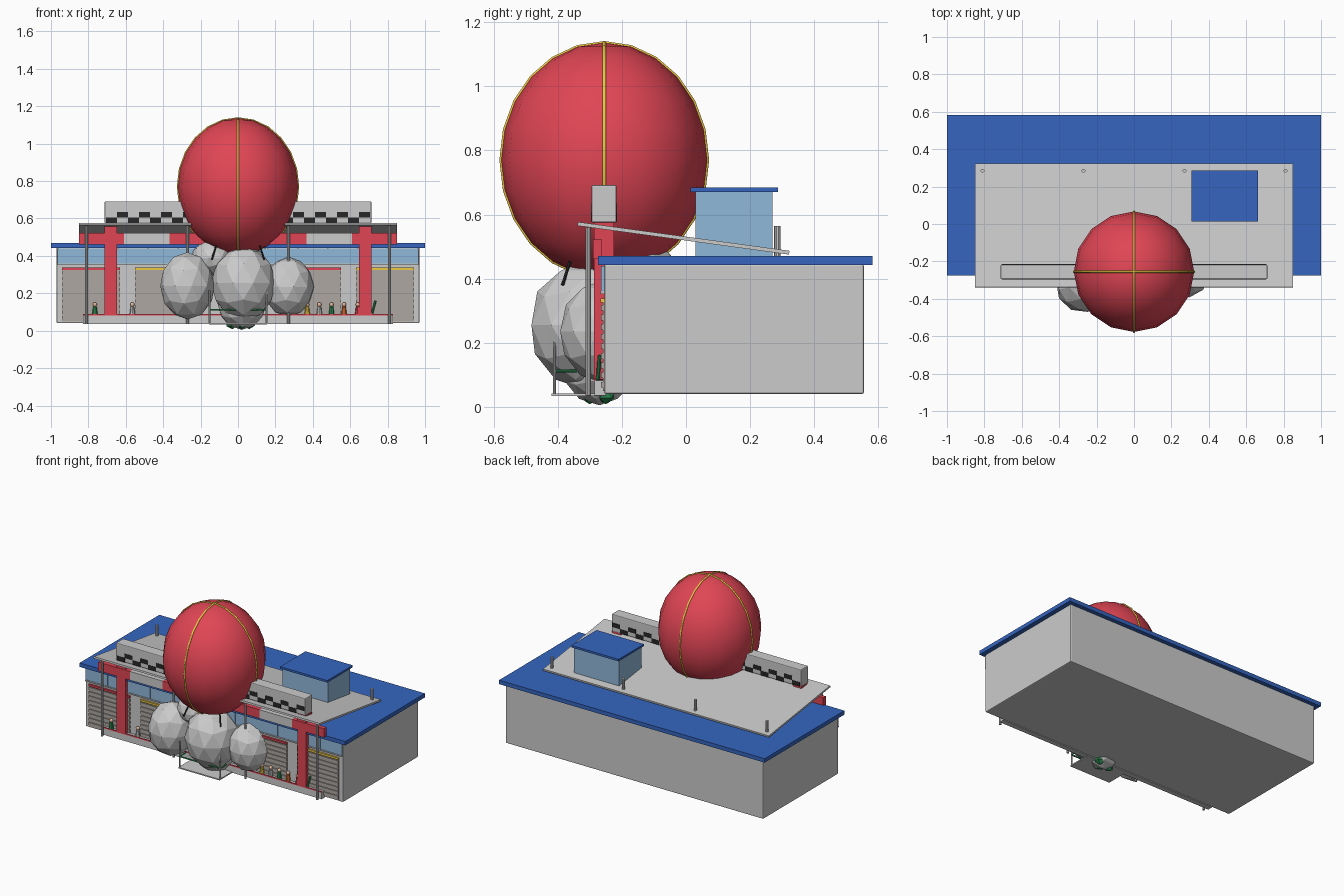
import bpy, math
from mathutils import Vector

if "Cube" in bpy.data.objects:
    bpy.data.objects.remove(bpy.data.objects["Cube"])

MATS = {}
COL = dict(red=(.75, .06, .09, 1), blue=(.035, .13, .52, 1), glass=(.28, .48, .7, 1),
           yellow=(.85, .58, .06, 1), black=(.02, .02, .02, 1), green=(.03, .3, .1, 1),
           skin=(.8, .5, .35, 1), orange=(.85, .2, .04, 1), beige=(.42, .39, .36, 1))


def finish(o, name, col=None):
    o.name = name
    if col:
        if col not in MATS:
            MATS[col] = bpy.data.materials.new(col)
            MATS[col].diffuse_color = COL[col]
        o.data.materials.append(MATS[col])
    return o


def box(name, x, y, z, col=None, bevel=0):
    c = [(a + b) / 2 for a, b in (x, y, z)]
    bpy.ops.mesh.primitive_cube_add(size=1, location=c)
    o = bpy.context.object
    o.scale = [b - a for a, b in (x, y, z)]
    bpy.ops.object.transform_apply(location=False, rotation=False, scale=True)
    if bevel:
        m = o.modifiers.new("bevel", 'BEVEL')
        m.width, m.segments = bevel, 2
    return finish(o, name, col)


def rod(name, a, b, r, col=None, sides=10):
    a, b = Vector(a), Vector(b)
    bpy.ops.mesh.primitive_cylinder_add(vertices=sides, radius=r, depth=(b - a).length, location=(a + b) / 2)
    o = bpy.context.object
    o.rotation_euler = (b - a).to_track_quat('Z', 'Y').to_euler()
    bpy.ops.object.shade_smooth_by_angle()
    return finish(o, name, col)


def rock(name, loc, size, col=None, rot=0, sub=2):
    bpy.ops.mesh.primitive_ico_sphere_add(subdivisions=sub, radius=1, location=loc, rotation=(0, 0, rot))
    o = bpy.context.object
    o.scale = size
    return finish(o, name, col)


# building shell and roof
box("building_body", (-.97, .97), (-.255, .555), (.04, .445), bevel=.006)
box("roof_slab", (-1, 1), (-.275, .582), (.443, .47), "blue")

# window band with mullions
box("window_band", (-.965, .965), (-.262, -.25), (.36, .44), "glass")
box("window_sill", (-.965, .965), (-.266, -.25), (.352, .36))
for i in range(13):
    x = -.96 + i * .16
    box("window_mullion", (x - .004, x + .004), (-.265, -.25), (.36, .44), "glass")

# roller doors with coloured headers
for x0, x1, c in ((-.94, -.63, "red"), (-.55, -.24, "yellow"), (.24, .55, "red"), (.63, .94, "yellow")):
    box("door_panel", (x0, x1), (-.259, -.25), (.05, .325), "beige")
    box("door_header", (x0, x1), (-.267, -.25), (.325, .338), c)
    for k in range(9):
        z = .06 + k * .03
        box("door_slat", (x0, x1), (-.265, -.255), (z, z + .018), "beige")

# walkway kerb
box("walkway", (-.83, .83), (-.285, -.25), (.035, .083))
box("walkway_trim", (-.83, .83), (-.287, -.28), (.08, .088), "red")

# tilted canopy
canopy = box("canopy", (-.85, .85), (-.333, .333), (-.006, .006))
canopy.location = (0, -.008, .526)
canopy.rotation_euler = (-math.atan2(.09, .66), 0, 0)
for x in (-.81, -.27, .27, .81):
    rod("canopy_front_post", (x, -.305, .035), (x, -.305, .56), .008)
    rod("canopy_rear_post", (x, .285, .47), (x, .285, .565), .01)

# red frame and fascia beam
for s in (-1, 1):
    box("frame_column", sorted((s * .648, s * .713)), (-.287, -.225), (.085, .575), "red")
edges = (-.85, -.61, -.365, .365, .61, .85)
for i in range(5):
    box("fascia_beam", edges[i:i + 2], (-.29, -.262), (.462, .522), None if i % 2 else "red")

# sign box with checker tiles on both faces
box("sign_box", (-.713, .713), (-.295, -.217), (.575, .692), bevel=.005)
for i in range(24):
    x = -.705 + i * .0588
    z = .577 + .029 * (i % 2)
    for y in (-.297, -.217):
        box("checker_tile", (x, x + .0588), (y, y + .002), (z, z + .029), "black")

# rooftop room
box("rooftop_room", (.315, .655), (.03, .27), (.465, .672), "glass")
box("rooftop_room_roof", (.307, .663), (.014, .287), (.67, .684), "blue")

# balloon with four meridian ribs
C = Vector((0, -.255, .77))
bpy.ops.mesh.primitive_uv_sphere_add(segments=16, ring_count=12, radius=1, location=C)
o = bpy.context.object
o.scale = (.322, .322, .366)
bpy.ops.object.shade_smooth()
finish(o, "balloon", "red")
for j in range(2):
    cu = bpy.data.curves.new("balloon_rib", 'CURVE')
    cu.dimensions = '3D'
    cu.bevel_depth = .006
    cu.bevel_resolution = 1
    sp = cu.splines.new('POLY')
    sp.points.add(23)
    sp.use_cyclic_u = True
    for k, p in enumerate(sp.points):
        t = k * math.pi / 12
        h = .322 * math.cos(t)
        p.co = (h * (1 - j), h * j, .366 * math.sin(t), 1)
    rib = bpy.data.objects.new("balloon_rib", cu)
    rib.location = C
    bpy.context.collection.objects.link(rib)
    finish(rib, "balloon_rib", "yellow")

# boulder cluster
rock("boulder_centre", (.03, -.315, .255), (.175, .175, .2), rot=.3)
rock("boulder_left", (-.27, -.325, .24), (.15, .145, .18), rot=.8)
rock("boulder_right", (.27, -.26, .235), (.137, .135, .16), rot=.2)
rock("boulder_back", (-.02, -.13, .36), (.23, .14, .145), rot=.1)
rock("boulder_upper_left", (-.14, -.27, .39), (.11, .11, .095), rot=.5)
rock("boulder_base", (.02, -.27, .14), (.13, .12, .135), rot=.4)
for x, y, r in ((.06, -.25, .035), (-.03, -.28, .03), (.02, -.3, .03)):
    rock("shrub", (x, y, r + .008), (r * 1.2, r, r), "green", sub=1)

# ropes from balloon to boulders
for sx in (-1, 1):
    for y0, y1 in ((-.36, -.385), (-.15, -.13)):
        rod("tether", (sx * .115, y0, .46), (sx * .14, y1, .38), .005, "black", 6)

# entrance platform with railing
box("platform", (-.155, .155), (-.42, -.25), (.034, .042))
for s in (-1, 1):
    rod("railing_post", (s * .153, -.41, .04), (s * .153, -.41, .215), .005, None, 8)
    rod("railing_side", (s * .153, -.41, .112), (s * .153, -.34, .112), .004, "green", 8)
rod("railing_front", (-.153, -.41, .112), (.153, -.41, .112), .005, "green", 8)

# small visitors on the walkway
for x, c in ((-.765, "green"), (-.565, None), (.37, "yellow"), (.435, None), (.5, "green"),
             (.567, "orange"), (.64, "red")):
    bpy.ops.mesh.primitive_cone_add(vertices=10, radius1=.016, radius2=.01, depth=.045, location=(x, -.27, .107))
    finish(bpy.context.object, "visitor_body", c)
    bpy.ops.mesh.primitive_uv_sphere_add(segments=10, ring_count=6, radius=.012, location=(x, -.27, .14))
    bpy.ops.object.shade_smooth()
    finish(bpy.context.object, "visitor_head", "skin")
rod("leaning_pole", (.715, -.275, .085), (.735, -.27, .16), .006, "green", 8)

for m in bpy.data.materials:
    if m.users and not m.is_grease_pencil:
        m.use_nodes = True
        m.node_tree.nodes["Principled BSDF"].inputs["Base Color"].default_value = m.diffuse_color
